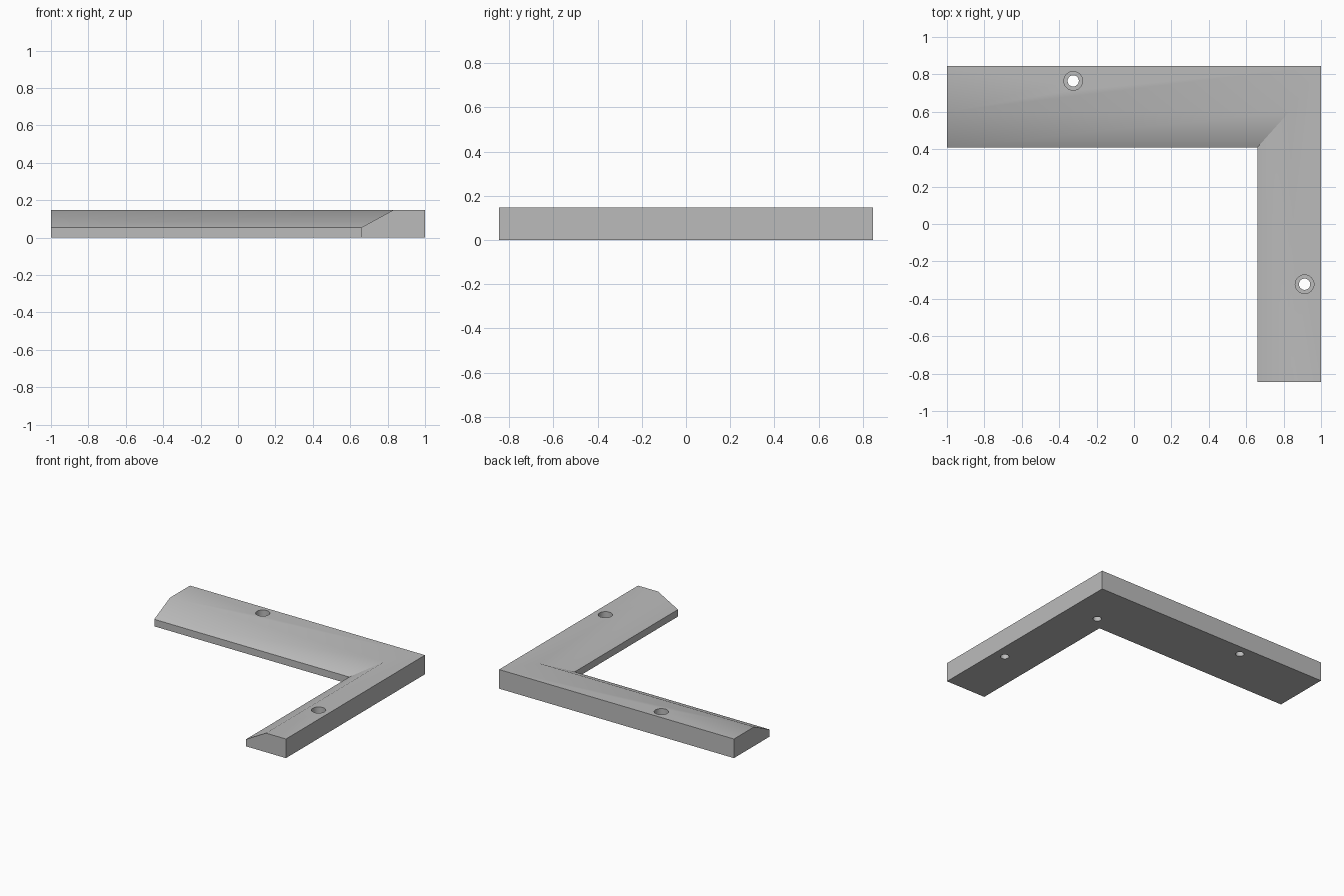
import bpy, bmesh, math

cube = bpy.data.objects.get("Cube")
if cube:
    bpy.data.objects.remove(cube)

HEIGHT, LIP = 0.147, 0.054
BACK, FRONT = 0.845, -0.845

grey = bpy.data.materials.new("plain grey")
grey.use_nodes = True
grey.diffuse_color = (0.5, 0.5, 0.5, 1)
grey.node_tree.nodes["Principled BSDF"].inputs["Base Color"].default_value = (0.5, 0.5, 0.5, 1)


def make_object(name, bm):
    bmesh.ops.recalc_face_normals(bm, faces=bm.faces)
    mesh = bpy.data.meshes.new(name)
    bm.to_mesh(mesh)
    bm.free()
    obj = bpy.data.objects.new(name, mesh)
    bpy.context.collection.objects.link(obj)
    mesh.materials.append(grey)
    return obj


# Bracket: one bevelled profile swept along both arms with a mitred corner
# Each profile point is (x on the side arm, y on the back arm, z)
profile = [(0.66, 0.41, 0), (0.66, 0.41, LIP), (0.83, 0.6, HEIGHT),
           (1, BACK, HEIGHT), (1, BACK, 0)]
bm = bmesh.new()
rings = [[bm.verts.new(p) for p in ring] for ring in (
    [(-1, y, z) for x, y, z in profile],
    profile,
    [(x, FRONT, z) for x, y, z in profile])]
for a, b in zip(rings, rings[1:]):
    for i in range(len(profile)):
        j = (i + 1) % len(profile)
        bm.faces.new((a[i], a[j], b[j], b[i]))
bm.faces.new(rings[0])
bm.faces.new(rings[-1])
bracket = make_object("corner_bracket", bm)


def drill(x, y, radius, bottom, top):
    """Cut a round vertical hole into the bracket."""
    cutter_bm = bmesh.new()
    bmesh.ops.create_cone(cutter_bm, cap_ends=True, segments=32, radius1=radius,
                          radius2=radius, depth=top - bottom)
    bmesh.ops.translate(cutter_bm, verts=cutter_bm.verts, vec=(x, y, (top + bottom) / 2))
    cutter = make_object("hole_cutter", cutter_bm)
    cutter.hide_render = True
    mod = bracket.modifiers.new("hole", "BOOLEAN")
    mod.operation = "DIFFERENCE"
    mod.solver = "EXACT"
    mod.object = cutter
    bpy.ops.object.modifier_apply(modifier=mod.name)
    bpy.data.objects.remove(cutter)


bpy.context.view_layer.objects.active = bracket
bracket.select_set(True)

# Counterbored screw holes, one in each arm
for x, y in ((-0.325, 0.765), (0.912, -0.322)):
    drill(x, y, 0.03, -0.1, 0.3)
    drill(x, y, 0.05, 0.075, 0.3)

# Blind hole under the inner corner
drill(0.756, 0.5, 0.03, -0.1, 0.06)

bpy.ops.object.shade_smooth_by_angle(angle=math.radians(30))
